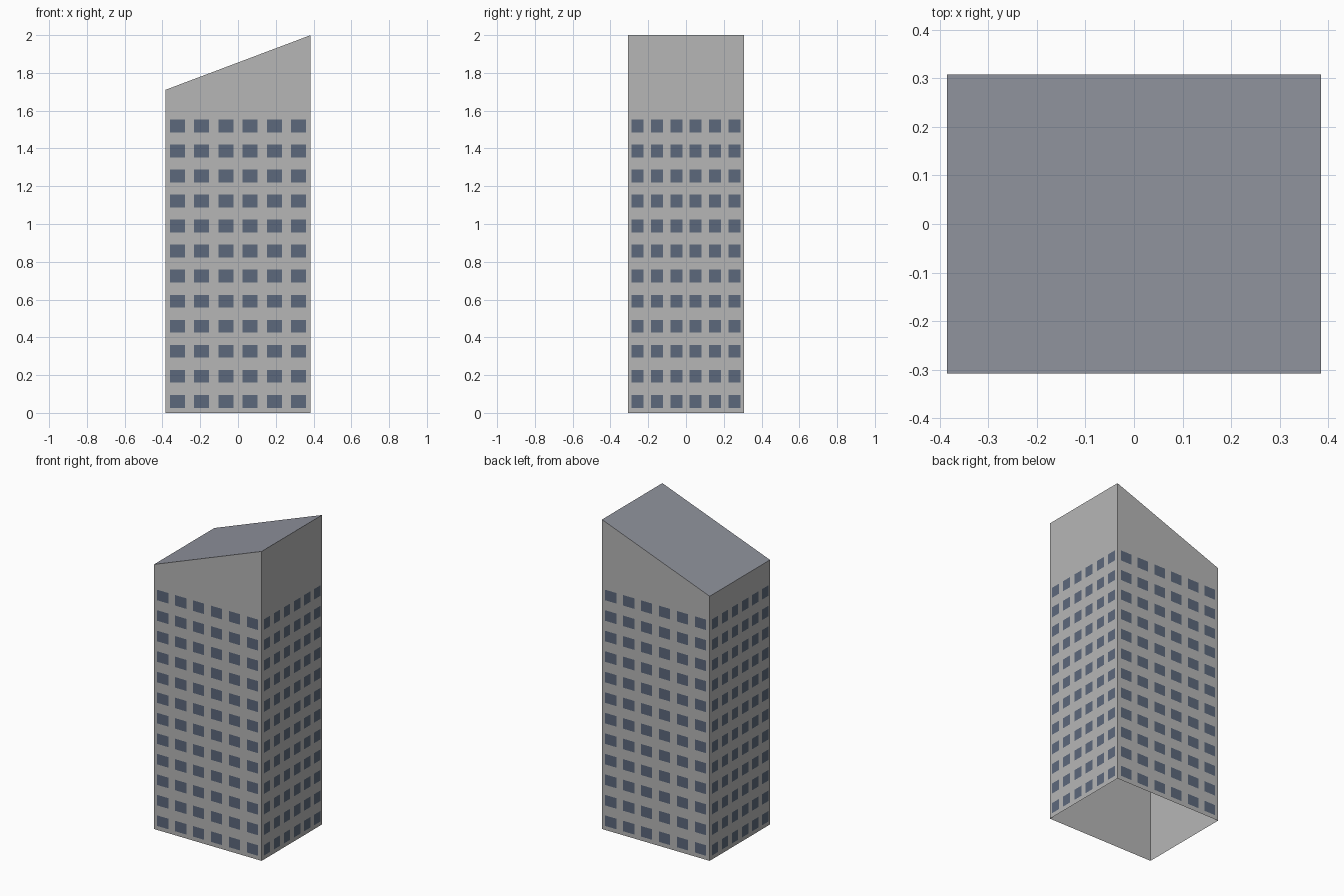
import bpy
import bmesh
from mathutils import Vector

cube = bpy.data.objects.get("Cube")
if cube:
    bpy.data.objects.remove(cube)

HALF_X, HALF_Y = 0.385, 0.308
LOW, HIGH = 1.71, 2.0
COLUMNS, ROWS = 6, 12
ROW_STEP, SILL, WINDOW_HEIGHT = 0.1326, 0.027, 0.068
OFFSET = 0.002


def material(name, color):
    mat = bpy.data.materials.new(name)
    mat.use_nodes = True
    mat.diffuse_color = (*color, 1)
    mat.node_tree.nodes["Principled BSDF"].inputs["Base Color"].default_value = (*color, 1)
    return mat


def finish(name, bm, mat):
    mesh = bpy.data.meshes.new(name)
    bm.to_mesh(mesh)
    bm.free()
    mesh.materials.append(mat)
    obj = bpy.data.objects.new(name, mesh)
    bpy.context.collection.objects.link(obj)


def add_face(bm, points):
    bm.faces.new([bm.verts.new(p) for p in points])


concrete = material("concrete grey", (0.47, 0.47, 0.47))
glass = material("window blue grey", (0.108, 0.14, 0.2))
slate = material("roof slate", (0.275, 0.29, 0.335))

# Footprint corners, counter-clockwise, and the sloping eaves above them
base = [Vector((x * HALF_X, y * HALF_Y, 0))
        for x, y in ((-1, -1), (1, -1), (1, 1), (-1, 1))]
eaves = [Vector((p.x, p.y, HIGH if p.x > 0 else LOW)) for p in base]

# Walls: a shell open at the bottom
bm = bmesh.new()
lower = [bm.verts.new(p) for p in base]
upper = [bm.verts.new(p) for p in eaves]
for i in range(4):
    j = (i + 1) % 4
    bm.faces.new((lower[i], lower[j], upper[j], upper[i]))
finish("walls", bm, concrete)

# Slanted roof
bm = bmesh.new()
add_face(bm, eaves)
finish("roof", bm, slate)

# Window panes: a regular grid of thin plates on each wall
for i, side in enumerate(("front", "left", "back", "right")):
    start, end = base[i], base[(i + 1) % 4]
    along = (end - start).normalized()
    step = (end - start).length / COLUMNS
    out = along.cross(Vector((0, 0, 1))) * OFFSET
    half = along * step * 0.31
    bm = bmesh.new()
    for column in range(COLUMNS):
        for row in range(ROWS):
            middle = start + along * step * (column + 0.5) + out
            bottom = Vector((0, 0, SILL + row * ROW_STEP))
            top = bottom + Vector((0, 0, WINDOW_HEIGHT))
            add_face(bm, (middle - half + bottom, middle + half + bottom,
                          middle + half + top, middle - half + top))
    finish(side + "_windows", bm, glass)
